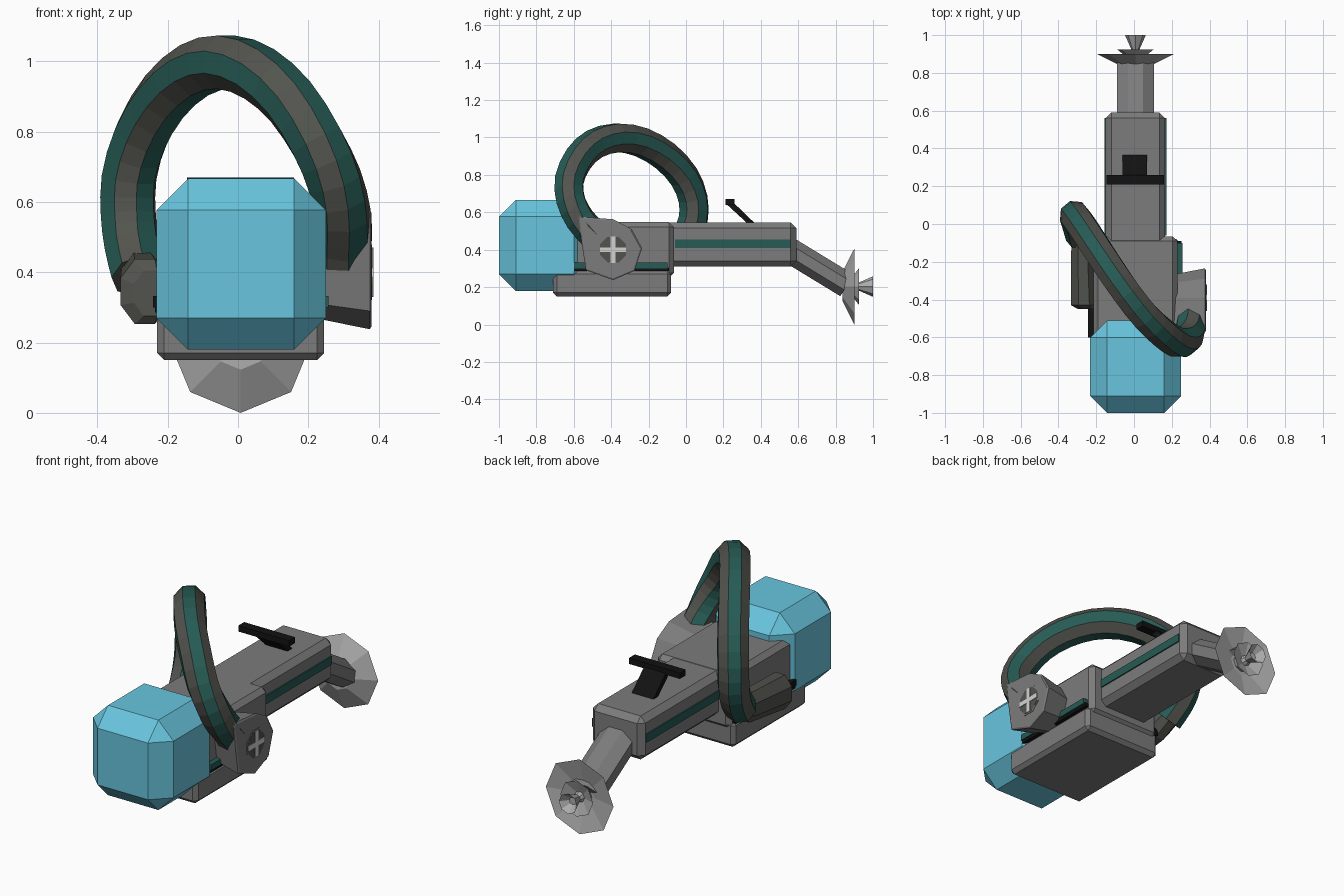
import bpy, bmesh, math
from mathutils import Vector

if "Cube" in bpy.data.objects:
    bpy.data.objects.remove(bpy.data.objects["Cube"])

X0 = 0.0075  # centre line of the body


def material(name, r, g, b):
    m = bpy.data.materials.new(name)
    m.diffuse_color = (r, g, b, 1)
    m.use_nodes = True
    m.node_tree.nodes["Principled BSDF"].inputs["Base Color"].default_value = m.diffuse_color
    return m


GREY = material("body grey", 0.2, 0.2, 0.2)
BLUE = material("tank blue", 0.14, 0.56, 0.73)
GREEN = material("dark green", 0.02, 0.105, 0.09)
HOSE = material("hose grey", 0.085, 0.088, 0.075)
BLACK = material("black", 0.006, 0.006, 0.006)
LIGHT = material("light grey", 0.42, 0.42, 0.42)
PALE = material("pale grey", 0.65, 0.65, 0.65)


def finish(name, bm, mats):
    bmesh.ops.recalc_face_normals(bm, faces=bm.faces[:])
    me = bpy.data.meshes.new(name)
    bm.to_mesh(me)
    bm.free()
    for m in mats:
        me.materials.append(m)
    ob = bpy.data.objects.new(name, me)
    bpy.context.collection.objects.link(ob)
    return ob


def box(name, lo, hi, mat, bevel=0):
    bm = bmesh.new()
    bmesh.ops.create_cube(bm, size=1)
    for v in bm.verts:
        v.co = [(l + h) / 2 + c * (h - l) for l, h, c in zip(lo, hi, v.co)]
    if bevel:
        bmesh.ops.bevel(bm, geom=bm.edges[:], offset=bevel, segments=1,
                        profile=0.5, affect='EDGES')
    return finish(name, bm, [mat])


def ring(c, u, v, ru, rv=None, phase=0.5, n=8):
    rv = ru if rv is None else rv
    c, u, v = Vector(c), Vector(u), Vector(v)
    return [c + u * ru * math.cos((k + phase) * math.tau / n)
            + v * rv * math.sin((k + phase) * math.tau / n) for k in range(n)]


def loft(name, rings, mats, rule=lambda k: 0):
    """Skin a list of rings and close both ends."""
    bm = bmesh.new()
    vs = [[bm.verts.new(p) for p in r] for r in rings]
    n = len(vs[0])
    for a, b in zip(vs, vs[1:]):
        for k in range(n):
            f = bm.faces.new((a[k], a[(k + 1) % n], b[(k + 1) % n], b[k]))
            f.material_index = rule(k)
    bm.faces.new(vs[0])
    bm.faces.new(vs[-1])
    return finish(name, bm, mats)


X, Y, Z = Vector((1, 0, 0)), Vector((0, 1, 0)), Vector((0, 0, 1))

# tank
box("tank", (-0.232, -1.0, 0.18), (0.25, -0.51, 0.667), BLUE, 0.09)

# body and barrel
box("lower_body", (-0.23, -0.71, 0.15), (0.245, -0.08, 0.29), GREY, 0.02)
box("upper_body", (-0.215, -0.62, 0.25), (0.23, -0.065, 0.547), GREY, 0.025)
box("barrel", (-0.15, -0.12, 0.31), (0.165, 0.59, 0.545), GREY, 0.03)

# side strips
for side, s in (("left", -1), ("right", 1)):
    def strip(name, a, b, y0, y1, z0, z1, mat):
        xs = sorted((X0 + s * a, X0 + s * b))
        box(side + name, (xs[0], y0, z0), (xs[1], y1, z1), mat)
    strip("_barrel_strip", 0.14, 0.164, -0.06, 0.56, 0.41, 0.455, GREEN)
    strip("_body_groove", 0.2, 0.243, -0.6, -0.09, 0.285, 0.305, BLACK)
    strip("_body_strip", 0.2, 0.25, -0.6, -0.1, 0.3, 0.332, GREEN if s > 0 else BLACK)

# sight: slanted strut and crossbar
bm = bmesh.new()
prof = [(0.24, 0.665), (0.215, 0.645), (0.335, 0.535), (0.375, 0.535)]
pa, pb = ([bm.verts.new((x, y, z)) for y, z in prof] for x in (-0.06, 0.07))
bm.faces.new(pa)
bm.faces.new(pb)
for k in range(4):
    bm.faces.new((pa[k], pa[(k + 1) % 4], pb[(k + 1) % 4], pb[k]))
finish("sight_strut", bm, [BLACK])
box("sight_crossbar", (-0.145, 0.21, 0.638), (0.16, 0.26, 0.67), BLACK)

# drooping nozzle
d = Vector((0, 0.30, -0.18)).normalized()
up = X.cross(d)
c22 = math.cos(math.pi / 8)
loft("nozzle", [ring((X0, y, z), X, up, 0.0975 / c22, 0.068 / c22)
                for y, z in ((0.54, 0.405), (0.86, 0.21))], [GREY])

# dish and its crown
ZD = 0.203


def cone(name, steps, mat):
    loft(name, [ring((X0, y, ZD), X, Z, r, phase=0) for y, r in steps], [mat])


cone("dish", [(0.838, 0.08), (0.9, 0.203), (0.87, 0.07)], LIGHT)
cone("crown", [(0.865, 0.05), (0.895, 0.06), (0.925, 0.098), (0.9, 0.03)], LIGHT)
cone("crown_tip", [(0.88, 0.035), (0.925, 0.022), (1.0, 0.055), (0.96, 0.02)], LIGHT)

# hose: eight sided sweep with alternate green and grey stripes
path = [Vector(p) for p in (
    (0.295, -0.45, 0.41), (0.30, -0.495, 0.48), (0.298, -0.565, 0.56), (0.275, -0.615, 0.66),
    (0.225, -0.625, 0.77), (0.15, -0.575, 0.885), (0.06, -0.49, 0.965),
    (-0.035, -0.37, 0.998), (-0.125, -0.24, 0.975), (-0.21, -0.11, 0.90),
    (-0.275, -0.01, 0.79), (-0.31, 0.038, 0.67), (-0.312, 0.038, 0.56),
    (-0.30, 0.0, 0.47), (-0.28, -0.07, 0.39))]
pts = [path[0]]
for i in range(1, len(path)):  # one smooth midpoint per span
    p0, p3 = path[max(i - 2, 0)], path[min(i + 1, len(path) - 1)]
    pts += [(path[i - 1] + path[i]) * 0.5625 - (p0 + p3) * 0.0625, path[i]]
side = Vector((0.765, 0.644, 0))
rings = []
for i, p in enumerate(pts):
    t = (pts[min(i + 1, len(pts) - 1)] - pts[max(i - 1, 0)]).normalized()
    out = t.cross(side).normalized()
    rings.append(ring(p, out, out.cross(t), 0.082))
loft("hose", rings, [HOSE, GREEN], lambda k: k % 2)

# left hose fitting along the body
loft("left_hose_fitting", [ring((x, y, z), X, Z, rx, rz) for x, y, z, rx, rz in (
    (-0.28, -0.03, 0.41, 0.06, 0.06), (-0.272, -0.12, 0.375, 0.065, 0.085),
    (-0.265, -0.43, 0.345, 0.075, 0.1), (-0.25, -0.45, 0.34, 0.05, 0.07))], [HOSE])

# right drum: an octagon stretched towards the hose, wider at its outer face
outline = [(-0.235, 0.41), (-0.29, 0.51), (-0.39, 0.563), (-0.575, 0.577),
           (-0.557, 0.43), (-0.535, 0.29), (-0.39, 0.238), (-0.275, 0.287)]


def drum_ring(x, s):
    return [(x, -0.39 + (y + 0.39) * s, 0.40 + (z - 0.40) * s) for y, z in outline]


loft("right_drum", [drum_ring(0.2, 0.78), drum_ring(0.375, 1.0), drum_ring(0.38, 0.95)], [GREY])

# drum cap with cross
loft("drum_cap", [ring((x, -0.39, 0.40), Y, Z, 0.085) for x in (0.37, 0.382)], [GREY])
loft("drum_cap_face", [ring((x, -0.39, 0.40), Y, Z, 0.075) for x in (0.38, 0.383)], [HOSE])
box("cross_upright", (0.378, -0.403, 0.33), (0.386, -0.377, 0.47), PALE)
box("cross_bar", (0.378, -0.46, 0.387), (0.386, -0.32, 0.413), PALE)
